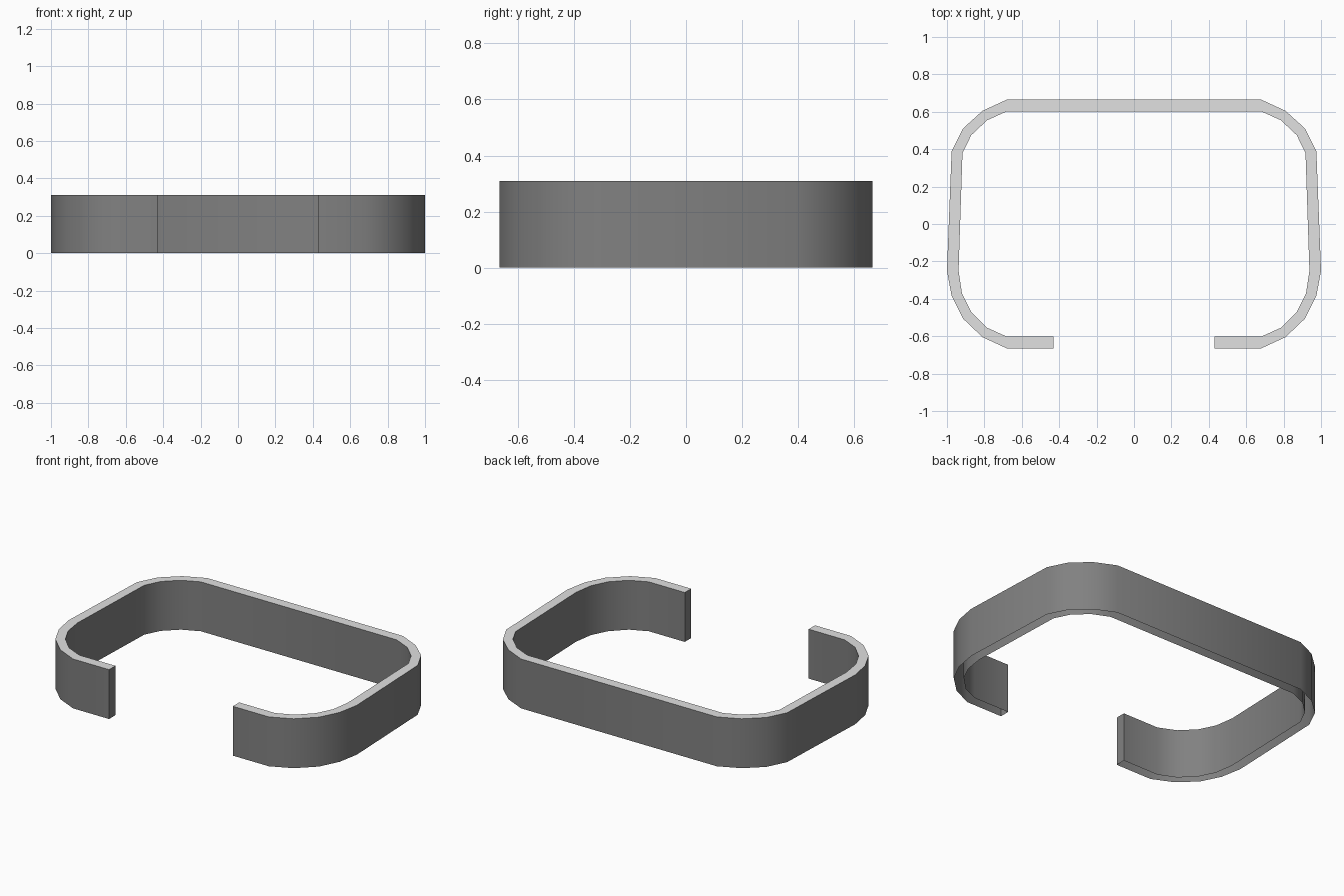
import bpy
import bmesh
import math

cube = bpy.data.objects.get("Cube")
if cube:
    bpy.data.objects.remove(cube, do_unlink=True)

HEIGHT = 0.31


def material(name, value):
    mat = bpy.data.materials.new(name)
    mat.use_nodes = True
    colour = (value, value, value, 1)
    mat.diffuse_color = colour
    mat.node_tree.nodes["Principled BSDF"].inputs["Base Color"].default_value = colour
    return mat


# Left half of the band, from the front opening round to the back
outer = [(0.43, -0.665), (0.68, -0.665), (0.81, -0.605), (0.915, -0.505), (0.975, -0.385),
         (1.0, -0.25), (0.975, 0.39), (0.915, 0.51), (0.81, 0.605), (0.68, 0.665)]
inner = [(0.43, -0.602), (0.68, -0.602), (0.785, -0.555), (0.87, -0.47), (0.92, -0.37),
         (0.938, -0.25), (0.917, 0.38), (0.87, 0.475), (0.785, 0.555), (0.68, 0.602)]


def full_path(half):
    return half + [(-x, y) for x, y in reversed(half)]


# Pale rim: a flat strip between the two paths
bm = bmesh.new()
out, inn = [[bm.verts.new((x, y, HEIGHT)) for x, y in full_path(p)] for p in (outer, inner)]
for i in range(len(out) - 1):
    rim = bm.faces.new((out[i], out[i + 1], inn[i + 1], inn[i]))
    rim.material_index = 1

# Dark walls and end caps: the rim's border drawn down, leaving the underside open
border = [e for e in bm.edges if e.is_boundary]
walls = bmesh.ops.extrude_edge_only(bm, edges=border)["geom"]
bmesh.ops.translate(bm, vec=(0, 0, -HEIGHT),
                    verts=[g for g in walls if isinstance(g, bmesh.types.BMVert)])
for face in walls:
    if isinstance(face, bmesh.types.BMFace):
        face.material_index = 0

# Turn every face outward
bmesh.ops.recalc_face_normals(bm, faces=bm.faces)
bm.normal_update()
if any(f.material_index == 1 and f.normal.z < 0 for f in bm.faces):
    bmesh.ops.reverse_faces(bm, faces=bm.faces)

mesh = bpy.data.meshes.new("open_band")
bm.to_mesh(mesh)
bm.free()
mesh.materials.append(material("dark grey wall", 0.22))
mesh.materials.append(material("pale grey rim", 0.75))
band = bpy.data.objects.new("open_band", mesh)
bpy.context.collection.objects.link(band)

bpy.context.view_layer.objects.active = band
band.select_set(True)
bpy.ops.object.shade_smooth_by_angle(angle=math.radians(35))
